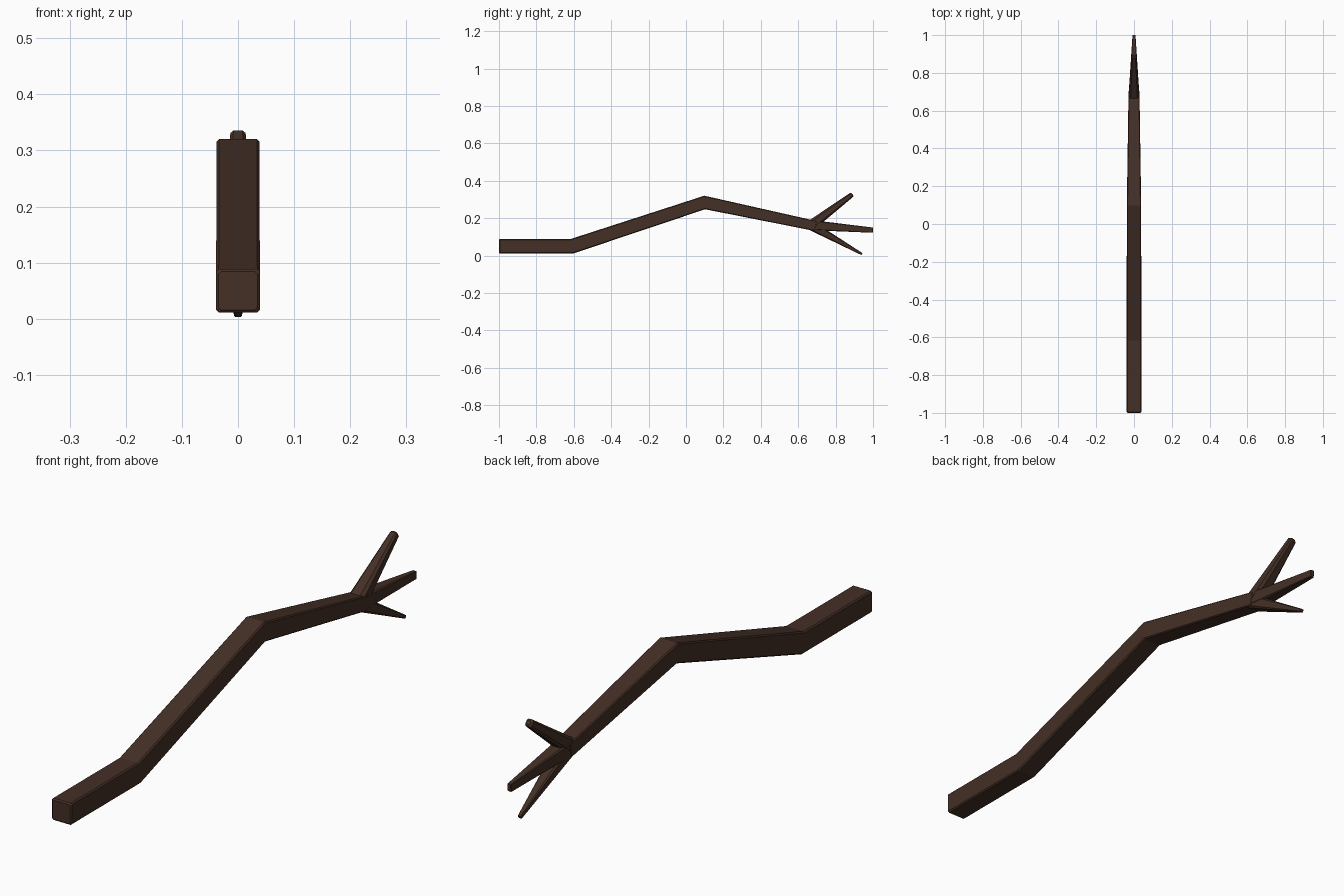
import bpy, bmesh
from mathutils import Vector

if "Cube" in bpy.data.objects:
    bpy.data.objects.remove(bpy.data.objects["Cube"])

bark = bpy.data.materials.new("dark_bark")
bark.diffuse_color = (0.058, 0.029, 0.019, 1)
bark.use_nodes = True
bark.node_tree.nodes["Principled BSDF"].inputs["Base Color"].default_value = bark.diffuse_color


def limb(name, path, chamfer=0.12):
    """Mitred chamfered bar; path items are (y, z, half_width, half_thickness)."""
    pts = [Vector((0, p[0], p[1])) for p in path]
    dirs = [(b - a).normalized() for a, b in zip(pts, pts[1:])]
    stations = []
    last = len(path) - 1
    for i, (p, item) in enumerate(zip(pts, path)):
        d0, d1 = dirs[max(i - 1, 0)], dirs[min(i, last - 1)]
        t = (d0 + d1).normalized()
        n = Vector((0, -t.z, t.y)) / t.dot(d0)
        w, h = item[2], item[3]
        c = chamfer * min(w, h)
        if i == 0:
            stations += [(p, n, w - c, h - c, c), (p + t * c, n, w, h, c)]
        elif i == last:
            stations += [(p - t * c, n, w, h, c), (p, n, w - c, h - c, c)]
        else:
            stations.append((p, n, w, h, c))
    bm = bmesh.new()
    rings = []
    for p, n, w, h, c in stations:
        prof = [(w, h - c), (w - c, h), (c - w, h), (-w, h - c),
                (-w, c - h), (c - w, -h), (w - c, -h), (w, c - h)]
        rings.append([bm.verts.new(p + Vector((u, 0, 0)) + n * v) for u, v in prof])
    for a, b in zip(rings, rings[1:]):
        for k in range(8):
            j = (k + 1) % 8
            bm.faces.new((a[k], a[j], b[j], b[k]))
    bm.faces.new(rings[0])
    bm.faces.new(rings[-1])
    bmesh.ops.recalc_face_normals(bm, faces=bm.faces)
    mesh = bpy.data.meshes.new(name)
    bm.to_mesh(mesh)
    bm.free()
    mesh.materials.append(bark)
    ob = bpy.data.objects.new(name, mesh)
    bpy.context.collection.objects.link(ob)
    return ob


# Bent main branch
limb("branch", [(-1.0, 0.05, 0.039, 0.039), (-0.61, 0.05, 0.039, 0.039),
                (0.1, 0.284, 0.038, 0.035), (0.695, 0.158, 0.029, 0.027)])

# Three tapering twigs fanning out at the end
limb("upper_twig", [(0.67, 0.163, 0.029, 0.027), (0.89, 0.328, 0.0135, 0.0135)], 0.4)
limb("middle_twig", [(0.67, 0.163, 0.029, 0.027), (1.0, 0.136, 0.008, 0.014)], 0.2)
limb("lower_twig", [(0.67, 0.160, 0.028, 0.025), (0.941, 0.008, 0.007, 0.006)], 0.3)
